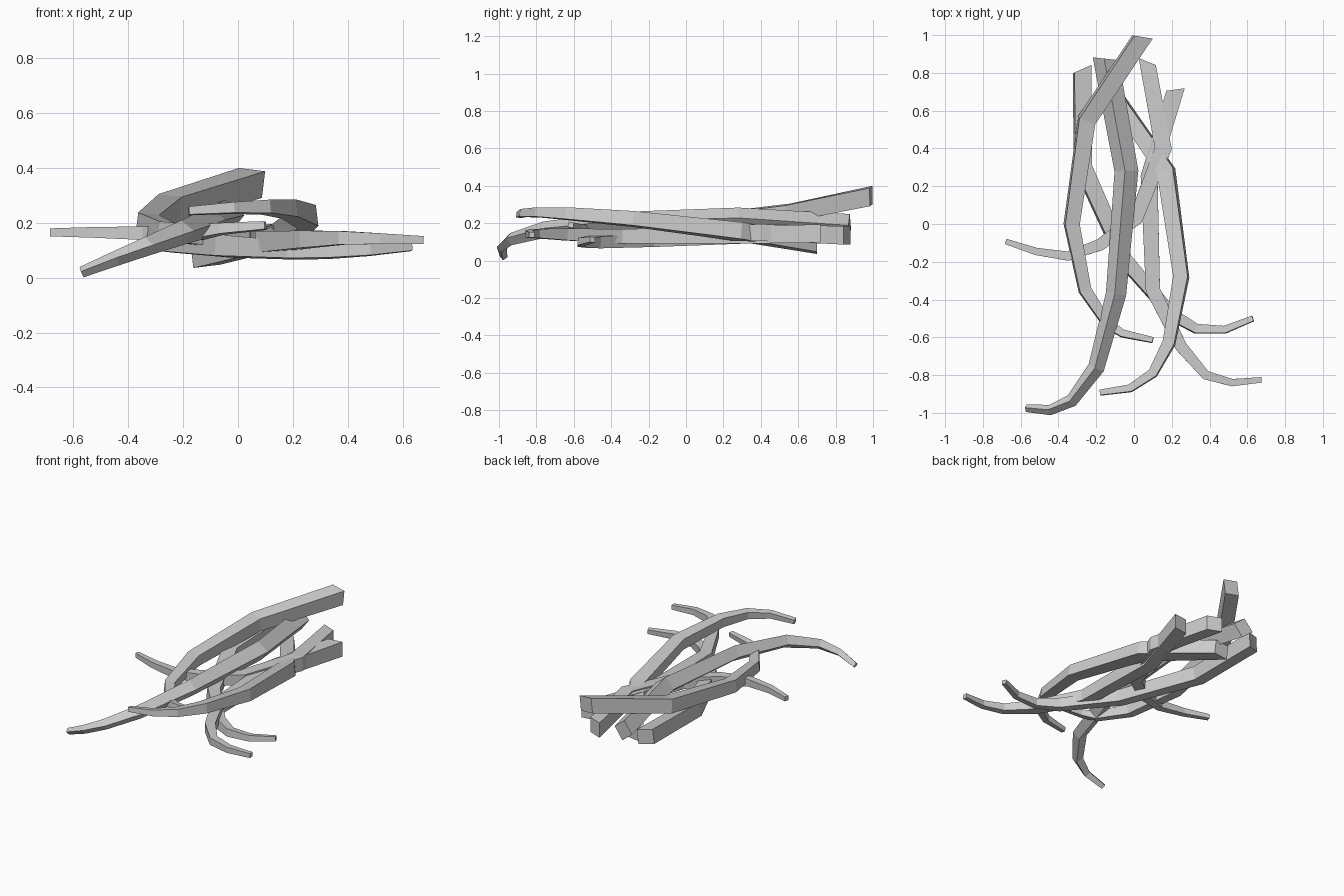
import bpy, bmesh, math
from mathutils import Vector, Matrix

cube = bpy.data.objects.get("Cube")
if cube:
    bpy.data.objects.remove(cube, do_unlink=True)

grey = bpy.data.materials.new("plain_grey")
grey.use_nodes = True
colour = (0.6, 0.6, 0.6, 1)
grey.diffuse_color = colour
grey.node_tree.nodes["Principled BSDF"].inputs["Base Color"].default_value = colour

# Side of the square section at each joint, thick end to tip
TAPER = (0.098, 0.09, 0.077, 0.063, 0.049, 0.039, 0.029)


def strand(name, path, roll=0, yaw=0):
    """Tapered square strand; yaw turns the cut at the thick end."""
    pts = [Vector(p) for p in path]
    bm = bmesh.new()
    rings = []
    for i, (p, size) in enumerate(zip(pts, TAPER)):
        if i == 0:
            along = Matrix.Rotation(math.radians(yaw), 3, 'Z') @ Vector((0, -1, 0))
        else:
            along = (p - pts[i - 1]).normalized()
            if i < len(pts) - 1:
                along += (pts[i + 1] - p).normalized()
            along.normalize()
        side = along.cross(Vector((0, 0, 1))).normalized()
        up = side.cross(along)
        turn = Matrix.Rotation(math.radians(roll), 3, along)
        side, up = turn @ side * size / 2, turn @ up * size / 2
        rings.append([bm.verts.new(p + side * a + up * b)
                      for a, b in ((1, 1), (-1, 1), (-1, -1), (1, -1))])
    for r, s in zip(rings, rings[1:]):
        for k in range(4):
            n = (k + 1) % 4
            bm.faces.new((r[k], r[n], s[n], s[k]))
    bm.faces.new(rings[0])
    bm.faces.new(rings[-1])
    bmesh.ops.recalc_face_normals(bm, faces=bm.faces)
    mesh = bpy.data.meshes.new(name)
    bm.to_mesh(mesh)
    bm.free()
    mesh.materials.append(grey)
    bpy.context.collection.objects.link(bpy.data.objects.new(name, mesh))


# Strands that bow to the right and curl to the left at the tip
strand("upper_strand", [(.045, .99, .345), (-.25, .55, .255), (-.33, 0, .195),
       (-.26, -.35, .17), (-.14, -.53, .165), (-.06, -.58, .178),
       (.1, -.615, .19)], roll=-7, yaw=-9)
strand("right_strand", [(-.275, .82, .15), (-.27, .3, .14), (-.05, -.19, .115),
       (.2, -.48, .1), (.33, -.555, .095), (.48, -.56, .1),
       (.63, -.5, .112)], roll=-6, yaw=24)
strand("front_left_strand", [(.22, .712, .145), (.08, .25, .135), (.1, -.35, .13),
       (.25, -.65, .14), (.38, -.8, .145), (.52, -.84, .142),
       (.675, -.825, .137)], yaw=8)

# Strands that bow to the left and curl to the right at the tip
strand("centre_strand", [(-.15, .875, .18), (-.04, .28, .22), (-.095, -.37, .205),
       (-.2, -.76, .165), (-.33, -.935, .115), (-.445, -.985, .07),
       (-.57, -.975, .02)], roll=-38, yaw=-6)
strand("left_strand", [(-.12, .7, .09), (.17, .28, .155), (.25, -.28, .222),
       (.185, -.63, .25), (.1, -.79, .257), (-.02, -.87, .254),
       (-.18, -.893, .243)], roll=7)
strand("back_strand", [(.07, .86, .135), (.155, .4, .15), (.01, .03, .145),
       (-.18, -.11, .155), (-.35, -.17, .162), (-.52, -.145, .165),
       (-.68, -.092, .165)], yaw=-22)
